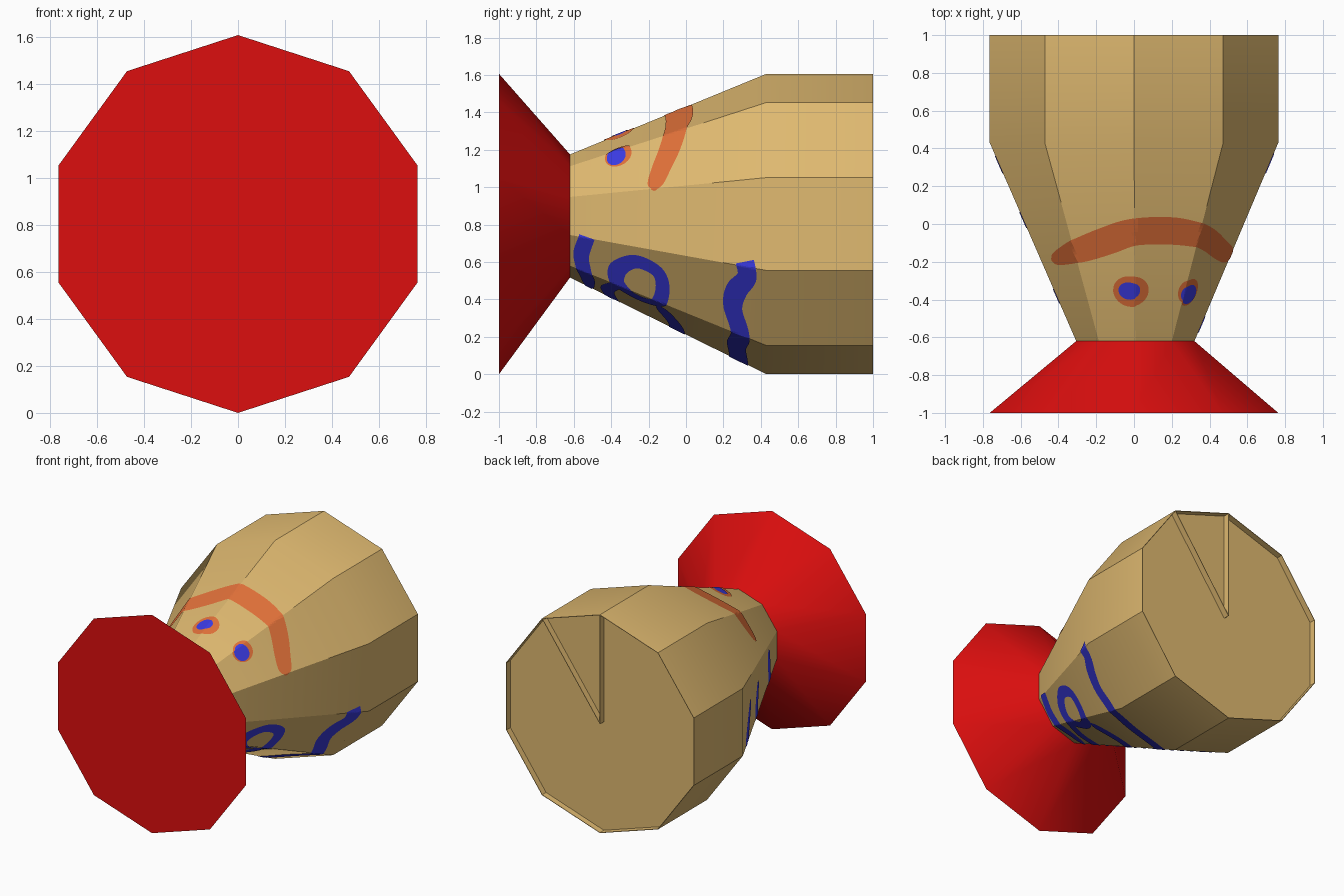
import bpy, bmesh, math
from mathutils import Vector, Matrix

if "Cube" in bpy.data.objects:
    bpy.data.objects.remove(bpy.data.objects["Cube"], do_unlink=True)

SIDES = 10
R_BIG, R_NECK = 0.803, 0.329
Y_FRONT, Y_NECK, Y_SHOULDER, Y_BACK = -1.0, -0.62, 0.43, 1.0
C_BIG, C_NECK = (0.0, 0.803), (0.007, 0.846)      # ring centres (x, z)


def make_material(name, srgb):
    lin = [((c / 255 + 0.055) / 1.055) ** 2.4 if c > 10 else c / 255 / 12.92 for c in srgb]
    mat = bpy.data.materials.new(name)
    mat.use_nodes = True
    mat.diffuse_color = (*lin, 1)
    bsdf = next(n for n in mat.node_tree.nodes if n.type == 'BSDF_PRINCIPLED')
    bsdf.inputs["Base Color"].default_value = (*lin, 1)
    return mat


TAN = make_material("tan", (223, 185, 112))
RED = make_material("red", (220, 14, 14))
ORANGE = make_material("orange", (224, 112, 57))
BLUE = make_material("blue", (59, 59, 227))


def add_object(name, bm, mat, smooth=False):
    mesh = bpy.data.meshes.new(name)
    bm.to_mesh(mesh)
    bm.free()
    mesh.materials.append(mat)
    obj = bpy.data.objects.new(name, mesh)
    bpy.context.collection.objects.link(obj)
    if smooth:
        bpy.ops.object.select_all(action='DESELECT')
        obj.select_set(True)
        bpy.context.view_layer.objects.active = obj
        bpy.ops.object.shade_smooth_by_angle(angle=math.radians(30))
    return obj


def loft(name, rings, mat, cap_first=False, cap_last=False):
    """Ten-sided tube along y through rings of (y, radius, centre)."""
    bm = bmesh.new()
    loops = []
    for y, r, (cx, cz) in rings:
        angles = [math.tau * k / SIDES for k in range(SIDES)]
        loops.append([bm.verts.new((cx + r * math.sin(a), y, cz + r * math.cos(a))) for a in angles])
    for a, b in zip(loops, loops[1:]):
        for k in range(SIDES):
            n = (k + 1) % SIDES
            bm.faces.new((a[k], a[n], b[n], b[k]))
    if cap_first:
        bm.faces.new(loops[0])
    if cap_last:
        bm.faces.new(loops[-1])
    bmesh.ops.recalc_face_normals(bm, faces=bm.faces)
    return add_object(name, bm, mat, smooth=True)


# Main solids: flared red front and tan body with a recessed back
loft("red_flare", [(Y_FRONT, R_BIG, C_BIG), (Y_NECK, R_NECK, C_NECK)], RED, cap_first=True)
DEPTH, R_IN = 0.045, R_BIG - 0.004
loft("body", [(Y_NECK, R_NECK, C_NECK), (Y_SHOULDER, R_BIG, C_BIG), (Y_BACK, R_BIG, C_BIG),
              (Y_BACK, R_IN, C_BIG), (Y_BACK - DEPTH, R_IN, C_BIG)], TAN, cap_last=True)

# Two thin radial fins in the recess, marking out one slice
for i, deg in enumerate((0, 36)):
    bm = bmesh.new()
    bmesh.ops.create_cube(bm, size=1)
    bmesh.ops.scale(bm, vec=(0.004, DEPTH, R_IN), verts=bm.verts)
    bmesh.ops.translate(bm, vec=(0, 0, R_IN / 2), verts=bm.verts)
    bmesh.ops.rotate(bm, matrix=Matrix.Rotation(math.radians(deg), 3, 'Y'), verts=bm.verts)
    bmesh.ops.translate(bm, vec=(C_BIG[0], Y_BACK - DEPTH / 2, C_BIG[1]), verts=bm.verts)
    add_object(f"back_fin_{i + 1}", bm, TAN)


# Surface of the tapered body; the angle runs from the top (0) toward +x (90)
def section(y):
    t = min(max((y - Y_NECK) / (Y_SHOULDER - Y_NECK), 0), 1)
    mix = lambda a, b: a + (b - a) * t
    return mix(R_NECK, R_BIG), mix(C_NECK[0], C_BIG[0]), mix(C_NECK[1], C_BIG[1])


def on_body(y, deg, lift):
    r, cx, cz = section(y)
    half = 180 / SIDES
    r *= math.cos(math.radians(half)) / math.cos(math.radians(deg % (2 * half) - half))
    a = math.radians(deg)
    return Vector((cx + (r + lift) * math.sin(a), y, cz + (r + lift) * math.cos(a)))


def project(p, lift):
    _, cx, cz = section(p.y)
    return on_body(max(p.y, Y_NECK + 0.002), math.degrees(math.atan2(p.x - cx, p.z - cz)), lift)


def smooth_path(pts, closed, steps):
    """Catmull-Rom curve through (y, angle, half width) points."""
    n, out = len(pts), []
    get = (lambda i: pts[i % n]) if closed else (lambda i: pts[min(max(i, 0), n - 1)])
    for i in range(n if closed else n - 1):
        a, b, c, d = (Vector(get(i + k)) for k in (-1, 0, 1, 2))
        for s in range(steps):
            t = s / steps
            out.append(0.5 * (2 * b + (c - a) * t + (2 * a - 5 * b + 4 * c - d) * t ** 2
                              + (3 * b - a - 3 * c + d) * t ** 3))
    out.append(Vector(pts[0] if closed else pts[-1]))
    return out


def stroke(name, mat, pts, lift=0.004, closed=False, steps=10, across=8):
    """Thin painted band that hugs the body."""
    path = smooth_path(pts, closed, steps)
    centre = [on_body(p[0], p[1], lift) for p in path]
    bm = bmesh.new()
    rows = []
    for i, p in enumerate(path):
        if closed and i in (0, len(path) - 1):
            tangent = centre[1] - centre[-2]
        else:
            tangent = centre[min(i + 1, len(path) - 1)] - centre[max(i - 1, 0)]
        a = math.radians(p[1])
        side = Vector((math.sin(a), -0.41, math.cos(a))).cross(tangent).normalized()
        w = max(p[2], 0.0005)
        rows.append([bm.verts.new(project(centre[i] + side * w * (2 * k / across - 1), lift))
                     for k in range(across + 1)])
    for a, b in zip(rows, rows[1:]):
        for k in range(across):
            bm.faces.new((a[k], b[k], b[k + 1], a[k + 1]))
    return add_object(name, bm, mat)


def spot(name, mat, y, deg, r_along, r_around, lift):
    """Painted ellipse, made as a band with a round width profile."""
    sweep = math.degrees(r_around / section(y)[0])
    pts = []
    for k in range(13):
        a = math.pi * k / 12
        pts.append((y, deg - sweep * math.cos(a), r_along * math.sin(a)))
    stroke(name, mat, pts, lift, steps=2)


# Eyes
spot("right_eye_rim", ORANGE, -0.358, -3.0, 0.088, 0.098, 0.004)
spot("right_eye", BLUE, -0.355, -4.0, 0.050, 0.059, 0.007)
spot("left_eye_rim", ORANGE, -0.362, 40.5, 0.077, 0.072, 0.004)
spot("left_eye", BLUE, -0.373, 41.0, 0.055, 0.058, 0.007)

# Long brow across the top
stroke("brow", ORANGE, [(-0.19, -61, 0.005), (-0.185, -56, 0.035), (-0.145, -35, 0.065),
                        (-0.09, -16, 0.078), (-0.043, 0, 0.078), (-0.037, 20, 0.078),
                        (-0.06, 36, 0.068), (-0.09, 47, 0.064), (-0.13, 58, 0.058),
                        (-0.165, 69, 0.045), (-0.178, 73, 0.008)])

# Wavy blue marks around the underside
stroke("neck_mark", BLUE, [(-0.53, 107, 0.045), (-0.56, 126, 0.045), (-0.55, 140, 0.045),
                           (-0.53, 155, 0.045), (-0.52, 175, 0.03), (-0.52, 182, 0.005)])
stroke("loop_mark", BLUE, [(-0.25, 119, 0.042), (-0.15, 123, 0.04), (-0.125, 134, 0.04),
                           (-0.16, 147, 0.04), (-0.26, 151, 0.04), (-0.36, 143, 0.045),
                           (-0.37, 132, 0.05), (-0.32, 123, 0.045)], closed=True)
stroke("front_wave", BLUE, [(-0.38, 146, 0.035), (-0.42, 165, 0.04), (-0.38, 190, 0.04),
                            (-0.41, 220, 0.04), (-0.38, 255, 0.04), (-0.36, 280, 0.03),
                            (-0.36, 284, 0.005)])
stroke("middle_wave", BLUE, [(-0.15, 150, 0.01), (-0.12, 156, 0.04), (-0.05, 175, 0.045),
                             (-0.06, 200, 0.045), (0.0, 225, 0.045), (0.02, 255, 0.045),
                             (-0.02, 272, 0.03), (-0.03, 276, 0.005)])
stroke("rear_wave", BLUE, [(0.315, 106, 0.055), (0.325, 113, 0.055), (0.27, 121, 0.06),
                           (0.25, 131, 0.055), (0.29, 144, 0.055), (0.27, 160, 0.055),
                           (0.28, 180, 0.055), (0.25, 205, 0.055), (0.3, 230, 0.055),
                           (0.32, 250, 0.05), (0.22, 270, 0.03), (0.2, 274, 0.005)])
